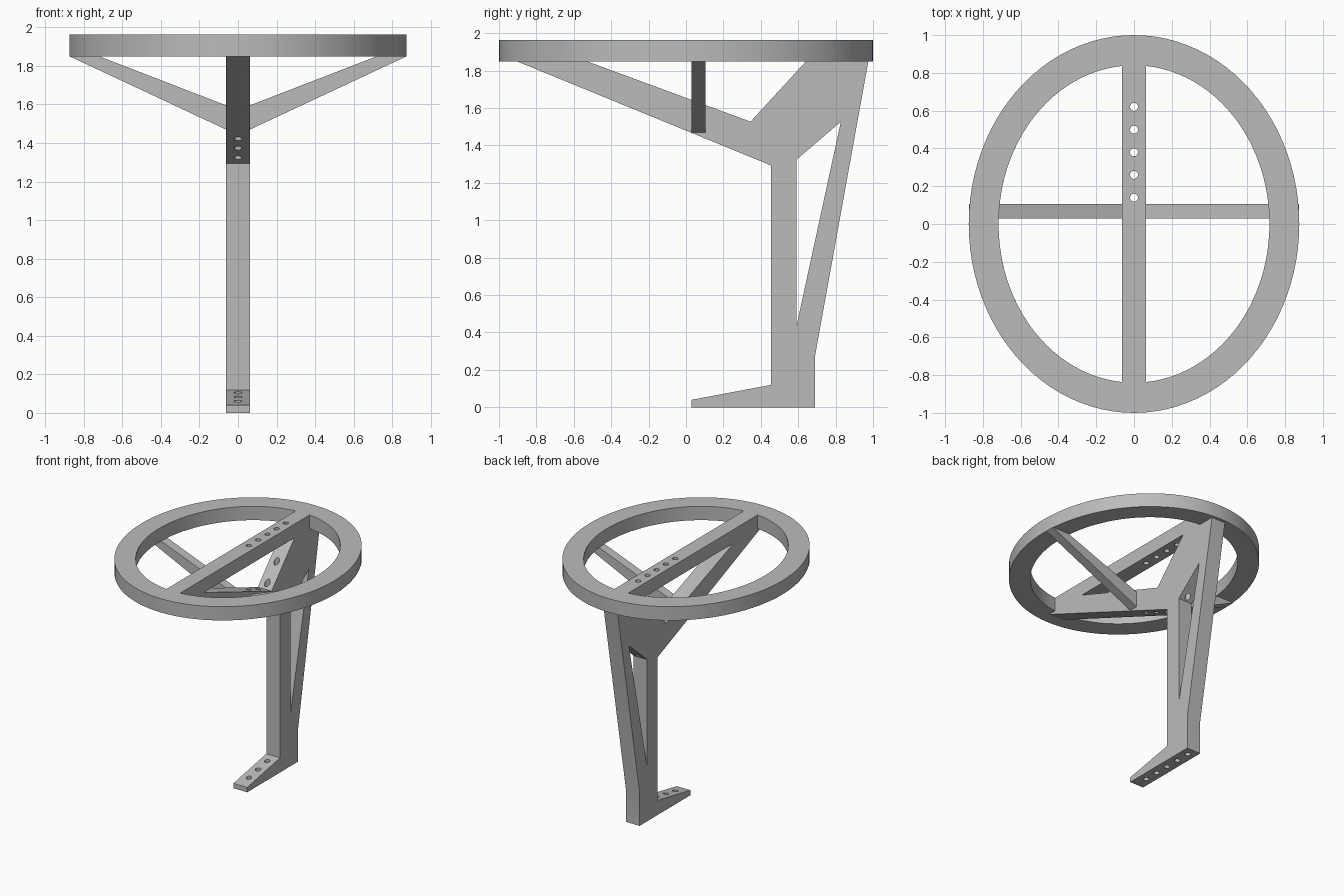
import bpy, bmesh, math
from mathutils import Vector

cube = bpy.data.objects.get("Cube")
if cube:
    bpy.data.objects.remove(cube, do_unlink=True)

grey = bpy.data.materials.new("plain_grey")
grey.use_nodes = True
colour = (0.5, 0.5, 0.5, 1)
grey.diffuse_color = colour
grey.node_tree.nodes["Principled BSDF"].inputs["Base Color"].default_value = colour

HALF = 0.0625                  # half width of the frame and bar
RIM_LOW, RIM_TOP = 1.85, 1.963


def extruded(name, loops, to_world, start, end):
    """Fill 2D outlines (inner loops become openings) and extrude them."""
    bm = bmesh.new()
    for loop in loops:
        verts = [bm.verts.new(to_world(a, b, start)) for a, b in loop]
        for i, v in enumerate(verts):
            bm.edges.new((verts[i - 1], v))
    bmesh.ops.triangle_fill(bm, use_beauty=True, edges=bm.edges[:])
    made = bmesh.ops.extrude_face_region(bm, geom=bm.faces[:], use_keep_orig=True)
    shift = Vector(to_world(0, 0, end)) - Vector(to_world(0, 0, start))
    moved = [g for g in made["geom"] if isinstance(g, bmesh.types.BMVert)]
    bmesh.ops.translate(bm, verts=moved, vec=shift)
    bmesh.ops.recalc_face_normals(bm, faces=bm.faces[:])
    mesh = bpy.data.meshes.new(name)
    bm.to_mesh(mesh)
    bm.free()
    mesh.materials.append(grey)
    obj = bpy.data.objects.new(name, mesh)
    bpy.context.collection.objects.link(obj)
    return obj


def ellipse(rx, ry, count=96, cx=0, cy=0):
    steps = [2 * math.pi * i / count for i in range(count)]
    return [(cx + rx * math.cos(t), cy + ry * math.sin(t)) for t in steps]


def half_opening(side, rx=0.717, ry=0.84, count=48):
    """One half of the oval opening, cut straight along the centre bar."""
    limit = math.acos(HALF / rx)
    angles = [-limit + 2 * limit * i / count for i in range(count + 1)]
    return [(side * rx * math.cos(t), ry * math.sin(t)) for t in angles]


def flat(a, b, d):
    return (a, b, d)


def side_on(a, b, d):
    return (d, a, b)


def front_on(a, b, d):
    return (a, d, b)


# Oval rim with the centre bar
rim = extruded("oval_rim_and_bar",
               [ellipse(0.875, 1.0), half_opening(1), half_opening(-1)],
               flat, RIM_LOW, RIM_TOP)

# Side frame: foot, leg, rear brace and front arm, with a slim opening
outline = [(-0.905, RIM_LOW), (0.455, 1.293), (0.455, 0.12), (0.03, 0.04),
           (0.03, 0), (0.69, 0), (0.69, 0.275), (0.975, RIM_LOW),
           (0.642, RIM_LOW), (0.345, 1.527), (-0.53, RIM_LOW)]
opening = [(0.592, 0.44), (0.592, 1.325), (0.828, 1.527)]
frame = extruded("side_frame", [outline, opening], side_on, -HALF, HALF)

# Sloping side arms
for side, name in ((1, "left_arm"), (-1, "right_arm")):
    shape = [(0.055, 1.467), (0.06, 1.469), (0.874, RIM_LOW),
             (0.72, RIM_LOW), (0.055, 1.593)]
    extruded(name, [[(side * x, z) for x, z in shape]], front_on, 0.03, 0.105)

# Row of vertical bolt holes through bar, frame and foot
holes = [ellipse(0.021, 0.021, 24, 0, 0.14 + 0.12 * i) for i in range(5)]
cutter = extruded("hole_cutter", holes, flat, -0.1, 2.1)
cutter.hide_render = True
for obj in (rim, frame):
    mod = obj.modifiers.new("holes", 'BOOLEAN')
    mod.operation = 'DIFFERENCE'
    mod.solver = 'EXACT'
    mod.object = cutter
    bpy.ops.object.select_all(action='DESELECT')
    obj.select_set(True)
    bpy.context.view_layer.objects.active = obj
    bpy.ops.object.modifier_apply(modifier=mod.name)
    bpy.ops.object.shade_smooth_by_angle(angle=math.radians(25))
bpy.data.objects.remove(cutter, do_unlink=True)
